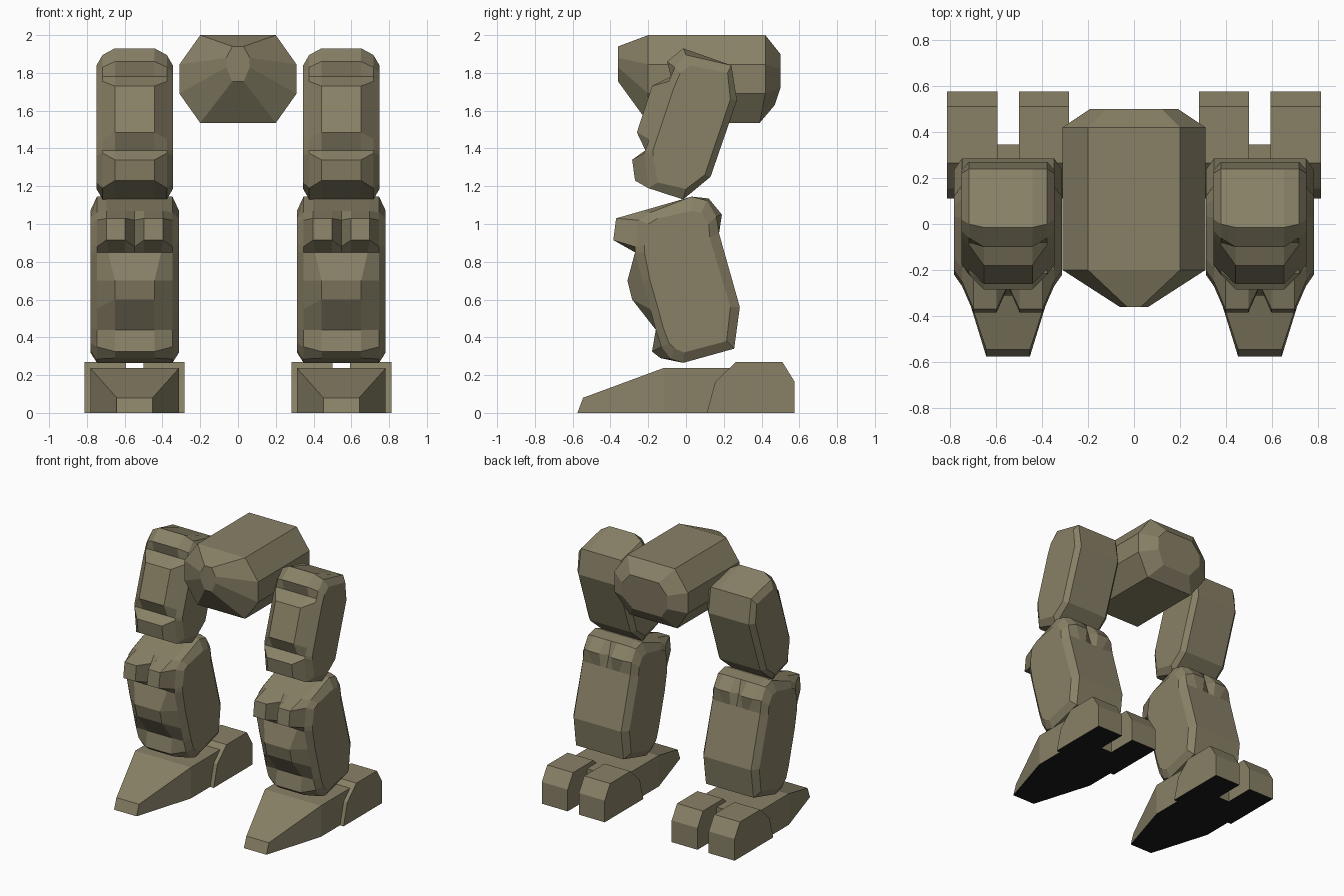
import bpy, bmesh

if "Cube" in bpy.data.objects:
    bpy.data.objects.remove(bpy.data.objects["Cube"])

olive = bpy.data.materials.new("olive_armour")
olive.diffuse_color = (0.25, 0.22, 0.135, 1)
olive.use_nodes = True
olive.node_tree.nodes["Principled BSDF"].inputs["Base Color"].default_value = olive.diffuse_color
black = bpy.data.materials.new("black_sole")
black.diffuse_color = (0.01, 0.01, 0.01, 1)
black.use_nodes = True
black.node_tree.nodes["Principled BSDF"].inputs["Base Color"].default_value = black.diffuse_color


def loft(name, rings, cx=0.0, sole=False):
    """Bridge equal-length closed rings and cap both ends."""
    bm = bmesh.new()
    vs = [[bm.verts.new((x + cx, y, z)) for x, y, z in r] for r in rings]
    n = len(vs[0])
    for a, b in zip(vs, vs[1:]):
        for i in range(n):
            j = (i + 1) % n
            bm.faces.new((a[i], a[j], b[j], b[i]))
    bm.faces.new(vs[0])
    bm.faces.new(vs[-1])
    bmesh.ops.remove_doubles(bm, verts=bm.verts, dist=1e-5)
    bmesh.ops.recalc_face_normals(bm, faces=bm.faces)
    bm.normal_update()
    if sole:
        for f in bm.faces:
            f.material_index = int(f.normal.z < -0.9 and f.calc_center_median().z < 0.01)
    me = bpy.data.meshes.new(name)
    bm.to_mesh(me)
    bm.free()
    me.materials.append(olive)
    me.materials.append(black)
    ob = bpy.data.objects.new(name, me)
    bpy.context.collection.objects.link(ob)
    return ob


def layer(half, profile, special=None):
    """Profile (y, z) placed at x = half; special overrides x for some points."""
    special = special or {}
    return [(special.get(i, half), y, z) for i, (y, z) in enumerate(profile)]


def mirrored(layers):
    """Layers listed from the middle outwards become a full symmetric stack."""
    left = [[(-x, y, z) for x, y, z in r] for r in reversed(layers)]
    return left + layers


def moved(profile, changes):
    return [changes.get(i, p) for i, p in enumerate(profile)]


# Pelvis: octagonal barrel with a long nose and a bevelled rear
def octagon(y, top, wide, bottom, zs, ybot=None):
    zt, z1, z2, zb = zs
    yb = y if ybot is None else ybot
    return [(-top, y, zt), (top, y, zt), (wide, y, z1), (wide, y, z2),
            (bottom, yb, zb), (-bottom, yb, zb), (-wide, y, z2), (-wide, y, z1)]


loft("pelvis", [
    octagon(-0.36, 0.03, 0.062, 0.03, (1.94, 1.88, 1.83, 1.755)),
    octagon(-0.2, 0.2, 0.31, 0.2, (2.0, 1.845, 1.69, 1.535)),
    octagon(0.42, 0.2, 0.31, 0.2, (2.0, 1.845, 1.69, 1.535), 0.39),
    octagon(0.5, 0.12, 0.19, 0.12, (1.9, 1.82, 1.72, 1.63), 0.47)])

# Thigh side outlines: armour plates, body, bevelled flank
thigh_in = [(-.015, 1.93), (.24, 1.84), (.27, 1.655), (.13, 1.25), (-.015, 1.13), (-.27, 1.23),
            (-.285, 1.34), (-.215, 1.39), (-.26, 1.485), (-.18, 1.73), (-.08, 1.78), (-.10, 1.86)]
thigh_mid = moved(thigh_in, {0: (0, 1.895), 5: (-.2, 1.19), 6: (-.22, 1.375), 8: (-.195, 1.45),
                             9: (-.09, 1.755), 11: (-.06, 1.83)})
thigh_out = [(.02, 1.84), (.22, 1.8), (.235, 1.66), (.1, 1.26), (0, 1.185), (-.15, 1.22),
             (-.175, 1.36), (-.175, 1.39), (-.155, 1.45), (-.065, 1.72), (-.05, 1.755), (-.03, 1.8)]
thigh = mirrored([layer(.105, thigh_in), layer(.17, thigh_mid), layer(.202, thigh_out)])

# Shin side outlines: notched centre, knee blocks, body, bevelled flank
shin_in = [(.03, 1.145), (.12, 1.135), (.19, 1.05), (.175, .95), (.285, .56), (.255, .34),
           (-.015, .265), (-.135, .29), (-.18, .325), (-.16, .44), (-.285, .6), (-.31, .70),
           (-.27, .85), (-.385, .915), (-.37, 1.03), (-.23, 1.07)]
shin_notch = moved(shin_in, {2: (.145, 1.04), 13: (-.27, .88), 14: (-.265, 1.02)})
shin_body = moved(shin_in, {1: (.11, 1.125), 2: (.16, 1.04), 7: (-.08, .285), 8: (-.13, .35),
                            10: (-.19, .55), 11: (-.23, .70), 13: (-.27, .88),
                            14: (-.25, 1.02), 15: (-.19, 1.06)})
shin_out = [(.03, 1.07), (.08, 1.06), (.12, 1.0), (.125, .93), (.235, .56), (.215, .38),
            (-.01, .32), (-.06, .34), (-.09, .37), (-.12, .45), (-.15, .56), (-.19, .70),
            (-.22, .85), (-.22, .89), (-.2, 1.0), (-.15, 1.03)]
shin = mirrored([
    layer(0, shin_notch),
    layer(.05, shin_in),
    layer(.105, shin_in, {12: .14, 13: .15, 14: .15, 15: .15, 0: .15, 1: .15, 2: .15}),
    layer(.2, shin_body),
    layer(.235, shin_out)])
del shin[4]  # centre layer appears only once

# Foot: cross-sections from toe to instep to rear web
foot = [[(-w, y0, 0), (w, y0, 0), (w, y1, h), (-w, y1, h)]
        for w, y0, y1, h in ((.095, -.575, -.545, .08), (.235, -.12, -.12, .237),
                             (.235, .345, .345, .237))]

# Heel block outline
heel = [(.11, 0), (.155, .165), (.265, .27), (.51, .27), (.575, .165), (.575, 0)]

for side, s in (("left", 1), ("right", -1)):
    cx = s * 0.547
    loft(side + "_thigh", thigh, cx)
    loft(side + "_shin", shin, cx)
    loft(side + "_foot", foot, cx, True)
    for part, a, b in (("inner", -s * .047, -s * .265), ("outer", s * .047, s * .265)):
        loft(f"{side}_{part}_heel", [layer(a, heel), layer(b, heel)], cx, True)
